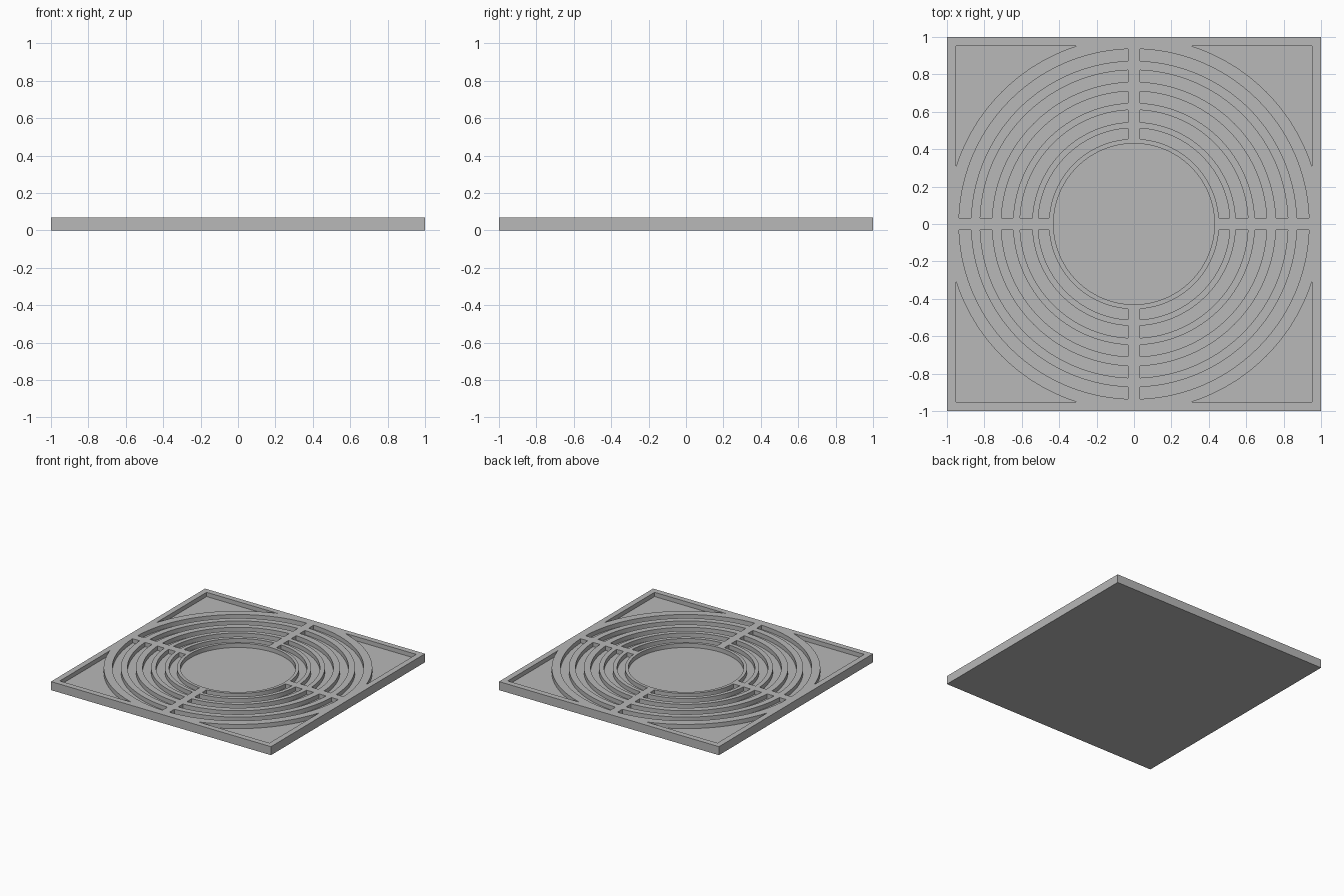
import bpy, bmesh
from math import sin, cos, asin, acos, pi, radians
from mathutils import Matrix, Vector

if "Cube" in bpy.data.objects:
    bpy.data.objects.remove(bpy.data.objects["Cube"])

HEIGHT, FLOOR = 0.07, 0.035
SPOKE = 0.032          # half width of the cross bars
RIM = 0.953            # inner edge of the square rim
CORNER_R = 1.0         # ring that bounds the corner pockets
HOLE_R = 0.43
SLOTS = [(0.455, 0.513), (0.545, 0.61), (0.647, 0.71), (0.76, 0.823), (0.872, 0.936)]
STEPS = 40

gray = bpy.data.materials.new("light_gray")
gray.use_nodes = True
gray.diffuse_color = (0.48, 0.48, 0.48, 1)
gray.node_tree.nodes["Principled BSDF"].inputs["Base Color"].default_value = (0.48, 0.48, 0.48, 1)


def arc(r, a0, a1, n=STEPS):
    return [(r * cos(a0 + (a1 - a0) * i / n), r * sin(a0 + (a1 - a0) * i / n)) for i in range(n + 1)]


def prism(bm, outline, z0, z1, turn=0):
    """Extrude a flat outline from z0 to z1, turned about the z axis."""
    rot = Matrix.Rotation(turn, 3, 'Z')
    face = bm.faces.new([bm.verts.new(rot @ Vector((x, y, z0))) for x, y in outline])
    top = bmesh.ops.extrude_face_region(bm, geom=[face], use_keep_orig=True)["geom"]
    moved = [g for g in top if isinstance(g, bmesh.types.BMVert)]
    bmesh.ops.translate(bm, verts=moved, vec=(0, 0, z1 - z0))


def make_object(name, bm):
    bmesh.ops.recalc_face_normals(bm, faces=bm.faces[:])
    mesh = bpy.data.meshes.new(name)
    bm.to_mesh(mesh)
    bm.free()
    mesh.materials.append(gray)
    obj = bpy.data.objects.new(name, mesh)
    bpy.context.collection.objects.link(obj)
    return obj


# Square plate
bm = bmesh.new()
prism(bm, [(-1, -1), (1, -1), (1, 1), (-1, 1)], 0, HEIGHT)
plate = make_object("grooved_plate", bm)

# Pockets: central disc, curved slots and corners in each quarter
bm = bmesh.new()
TOP = HEIGHT + 0.05
prism(bm, arc(HOLE_R, 0, 2 * pi, 4 * STEPS)[:-1], FLOOR, TOP)
corner_a = acos(RIM / CORNER_R)
corner = arc(CORNER_R, pi / 2 - corner_a, corner_a) + [(RIM, RIM)]
for q in range(4):
    turn = q * pi / 2
    for inner, outer in SLOTS:
        a, b = asin(SPOKE / inner), asin(SPOKE / outer)
        prism(bm, arc(outer, b, pi / 2 - b) + arc(inner, pi / 2 - a, a), FLOOR, TOP, turn)
    prism(bm, corner, FLOOR, TOP, turn)
cutter = make_object("pocket_cutter", bm)
cutter.hide_render = True

# Cut the pockets, then drop the cutter
cut = plate.modifiers.new("pockets", 'BOOLEAN')
cut.operation = 'DIFFERENCE'
cut.solver = 'EXACT'
cut.object = cutter
bpy.ops.object.select_all(action='DESELECT')
plate.select_set(True)
bpy.context.view_layer.objects.active = plate
bpy.ops.object.modifier_apply(modifier=cut.name)
bpy.data.objects.remove(cutter)
bpy.ops.object.shade_smooth_by_angle(angle=radians(30))
